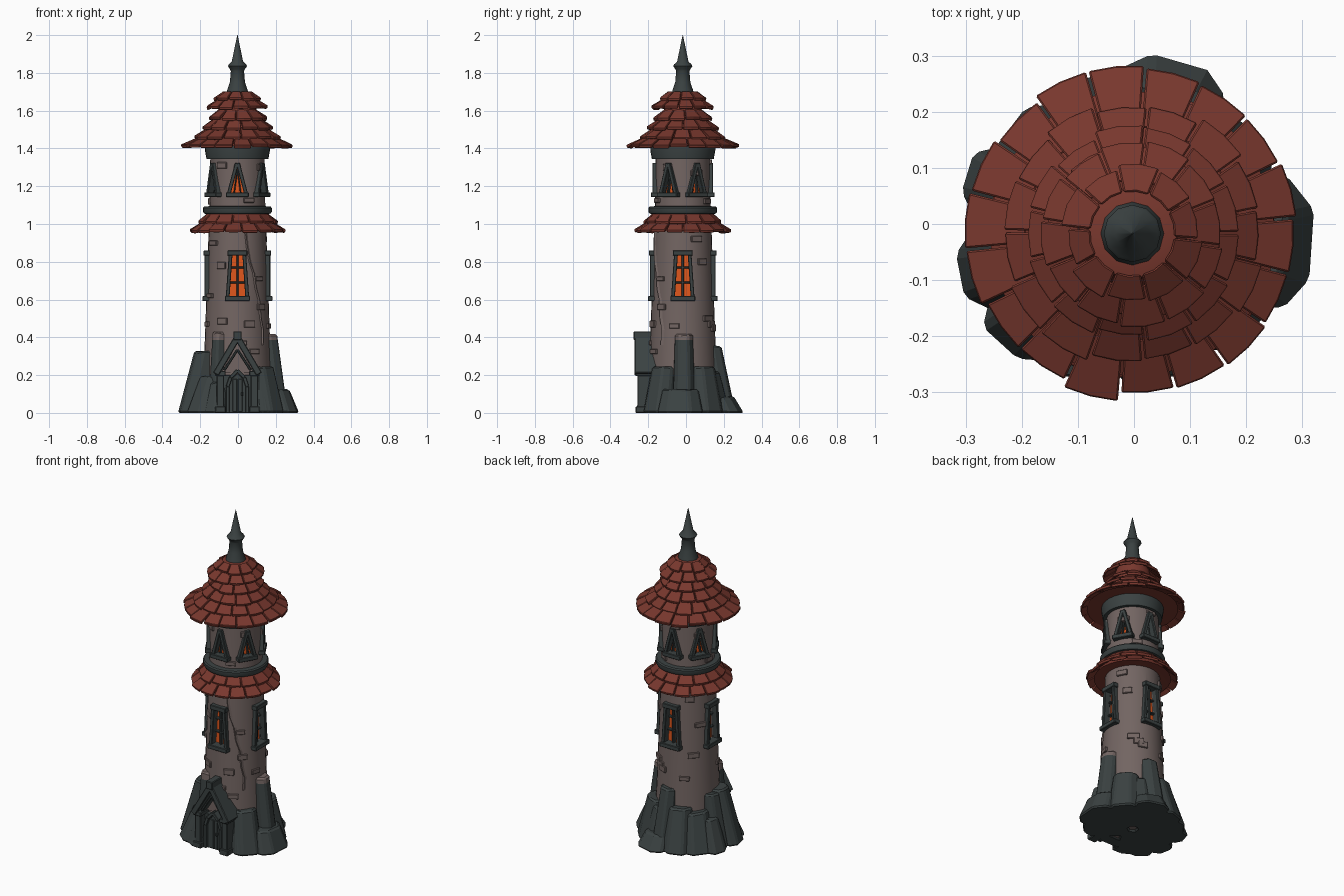
import bpy, bmesh, math, random
from mathutils import Vector

if "Cube" in bpy.data.objects:
    bpy.data.objects.remove(bpy.data.objects["Cube"])

random.seed(4)
CX, CY = -0.003, -0.017          # tower axis


def material(name, rgb):
    m = bpy.data.materials.new(name)
    m.diffuse_color = (*rgb, 1)
    m.use_nodes = True
    m.node_tree.nodes["Principled BSDF"].inputs["Base Color"].default_value = m.diffuse_color
    return m


STONE = material("warm_stone", (0.17, 0.13, 0.122))
SLATE = material("dark_slate", (0.043, 0.054, 0.054))
ROOF = material("red_tile", (0.19, 0.039, 0.027))
GLOW = material("orange_glass", (0.75, 0.095, 0.012))


def finish(bm, name, mats, smooth=False, bevel=0):
    bmesh.ops.recalc_face_normals(bm, faces=bm.faces)
    me = bpy.data.meshes.new(name)
    bm.to_mesh(me)
    bm.free()
    ob = bpy.data.objects.new(name, me)
    bpy.context.collection.objects.link(ob)
    for m in mats:
        me.materials.append(m)
    if bevel:
        b = ob.modifiers.new("bevel", 'BEVEL')
        b.width, b.segments, b.limit_method = bevel, 1, 'ANGLE'
        b.angle_limit = math.radians(35)
    if smooth:
        bpy.ops.object.select_all(action='DESELECT')
        ob.select_set(True)
        bpy.context.view_layer.objects.active = ob
        bpy.ops.object.shade_smooth_by_angle(angle=math.radians(35))
    return ob


def at(deg, d, z, u=0):
    """Point at distance d outward along deg, shifted u sideways."""
    a = math.radians(deg)
    return Vector((CX + math.cos(a) * d - math.sin(a) * u,
                   CY + math.sin(a) * d + math.cos(a) * u, z))


def prism(bm, lower, upper, mat=0):
    a = [bm.verts.new(p) for p in lower]
    b = [bm.verts.new(p) for p in upper]
    n = len(a)
    faces = [bm.faces.new(a), bm.faces.new(b)]
    faces += [bm.faces.new((a[i], a[(i + 1) % n], b[(i + 1) % n], b[i])) for i in range(n)]
    for f in faces:
        f.material_index = mat
    return faces


def plate(bm, deg, pts, d0, d1, mat=0):
    """Polygon in the (sideways, z) plane, extruded outward from d0 to d1."""
    prism(bm, [at(deg, d0, z, u) for u, z in pts], [at(deg, d1, z, u) for u, z in pts], mat)


def box(bm, deg, u0, u1, z0, z1, d0, d1):
    plate(bm, deg, [(u0, z0), (u1, z0), (u1, z1), (u0, z1)], d0, d1)


def beam(bm, deg, p, q, w, d0, d1):
    dx, dz = q[0] - p[0], q[1] - p[1]
    k = w / 2 / math.hypot(dx, dz)
    nx, nz = -dz * k, dx * k
    plate(bm, deg, [(p[0] + nx, p[1] + nz), (q[0] + nx, q[1] + nz),
                    (q[0] - nx, q[1] - nz), (p[0] - nx, p[1] - nz)], d0, d1)


def lathe(name, profile, mat, n=32, smooth=True):
    bm = bmesh.new()
    rings = [[bm.verts.new(at(360 * i / n, r, z)) for i in range(n)] for r, z in profile]
    for a, b in zip(rings, rings[1:]):
        for i in range(n):
            bm.faces.new((a[i], a[(i + 1) % n], b[(i + 1) % n], b[i]))
    bm.faces.new(rings[0])
    bm.faces.new(rings[-1])
    return finish(bm, name, [mat], smooth)


# Tower wall, collars and spire
WALL = [(0.19, 0.01), (0.172, 0.4), (0.153, 0.95), (0.148, 1.06), (0.143, 1.4)]


def wall_r(z):
    for (r0, z0), (r1, z1) in zip(WALL, WALL[1:]):
        if z <= z1:
            return r0 + (r1 - r0) * (z - z0) / (z1 - z0)
    return WALL[-1][0]


tower = lathe("tower_wall", WALL, STONE)
lathe("middle_collar", [(0.14, 1.05), (0.176, 1.055), (0.182, 1.065), (0.182, 1.085),
                        (0.176, 1.092), (0.14, 1.095)], SLATE)
lathe("top_collar", [(0.138, 1.345), (0.164, 1.345), (0.172, 1.39), (0.172, 1.42)], SLATE)
lathe("spire", [(0.058, 1.69), (0.054, 1.71), (0.04, 1.75), (0.035, 1.81), (0.04, 1.82),
                (0.051, 1.836), (0.046, 1.845), (0.03, 1.86), (0.001, 2.0)], SLATE, 12)


# Tiled roofs: rows of (bottom radius, bottom z, top radius, top z, tile count)
def tiled_roof(name, rows):
    bm = bmesh.new()
    t = 0.017
    for rb, zb, rt, zt, n in rows:
        start = random.uniform(0, 360)
        for i in range(n):
            a0 = start + 360 * (i + 0.025) / n
            a1 = start + 360 * (i + 0.975) / n
            r = rb + random.uniform(-0.009, 0.007)
            z = zb + random.uniform(-0.003, 0.005)
            angs = [a0, (a0 + a1) / 2, a1]
            outline = [(a, r, z) for a in angs] + [(a, rt, zt - t) for a in reversed(angs)]
            prism(bm, [at(*p) for p in outline],
                  [at(a, q + (0.004 if q == r else 0), h + t) for a, q, h in outline])
    finish(bm, name, [ROOF], bevel=0.003)


lathe("lower_roof_core", [(0.15, 0.965), (0.215, 0.962), (0.19, 1.0), (0.165, 1.055)], ROOF, 24)
tiled_roof("lower_roof_tiles", [(0.25, 0.952, 0.185, 1.015, 17), (0.205, 1.0, 0.155, 1.06, 14)])
lathe("upper_roof_core", [(0.16, 1.415), (0.255, 1.412), (0.18, 1.46), (0.13, 1.52),
                          (0.1, 1.58), (0.1, 1.63), (0.08, 1.692), (0.05, 1.7)], ROOF, 24)
tiled_roof("upper_roof_tiles", [
    (0.29, 1.402, 0.19, 1.468, 18), (0.23, 1.445, 0.15, 1.515, 15),
    (0.185, 1.495, 0.115, 1.565, 13), (0.148, 1.548, 0.09, 1.612, 11),
    (0.16, 1.606, 0.095, 1.668, 12), (0.118, 1.652, 0.075, 1.702, 10)])

# Windows: tall tapered ones below, triangular ones above, cut into the wall
cut, frame, glass = bmesh.new(), bmesh.new(), bmesh.new()
for deg in (0, 90, 180, 270):
    hole = [(-0.045, 0.615), (0.045, 0.615), (0.03, 0.835), (-0.03, 0.835)]
    plate(cut, deg, hole, 0.125, 0.25)
    plate(glass, deg, hole, 0.122, 0.128)
    for s in (-1, 1):
        beam(frame, deg, (s * 0.052, 0.61), (s * 0.036, 0.84), 0.02, 0.135, 0.174)
    box(frame, deg, -0.066, 0.066, 0.592, 0.618, 0.135, 0.185)
    box(frame, deg, -0.052, 0.052, 0.832, 0.86, 0.135, 0.179)
    box(frame, deg, -0.006, 0.006, 0.61, 0.84, 0.126, 0.15)
    for z, w in ((0.69, 0.04), (0.77, 0.034)):
        box(frame, deg, -w, w, z - 0.005, z + 0.005, 0.126, 0.148)
for k in range(6):
    deg = 270 + 60 * k
    hole = [(-0.04, 1.16), (0.04, 1.16), (0, 1.3)]
    plate(cut, deg, hole, 0.11, 0.22)
    plate(glass, deg, hole, 0.107, 0.113)
    for s in (-1, 1):
        beam(frame, deg, (s * 0.047, 1.155), (s * 0.003, 1.322), 0.02, 0.12, 0.161)
        beam(frame, deg, (s * 0.018, 1.16), (0, 1.29), 0.007, 0.111, 0.135)
    box(frame, deg, -0.06, 0.06, 1.142, 1.168, 0.12, 0.168)
cutter = finish(cut, "window_cutter", [STONE])
cutter.hide_render = True
cutter.hide_viewport = True
m = tower.modifiers.new("windows", 'BOOLEAN')
m.operation, m.solver, m.object = 'DIFFERENCE', 'EXACT', cutter
finish(frame, "window_frames", [SLATE], bevel=0.003)
finish(glass, "window_glass", [GLOW])

# Loose bricks standing out of the wall
bm = bmesh.new()
for deg, z in ((242, 0.485), (238, 0.78), (314, 0.71), (300, 0.325), (292, 0.47), (276, 0.37),
               (318, 0.56), (236, 1.31), (294, 1.125), (326, 1.3), (40, 0.8), (52, 0.5),
               (28, 0.92), (70, 0.45), (62, 0.47), (128, 0.9), (135, 0.56), (118, 0.42),
               (150, 0.74), (208, 0.62), (200, 0.47), (215, 0.9), (30, 1.27), (60, 1.12),
               (95, 1.33), (150, 1.28), (175, 1.12), (345, 0.46)):
    w, h, r = random.uniform(0.024, 0.036), random.uniform(0.012, 0.019), wall_r(z)
    box(bm, deg, -w, w, z - h, z + h, r - 0.02, r + 0.008)
finish(bm, "loose_bricks", [STONE], bevel=0.003)

# Raised crack running down the front right of the wall
bm = bmesh.new()
rows = []
for deg, z in ((286, 0.96), (289, 0.88), (294, 0.8), (302, 0.74), (306, 0.66),
               (313, 0.6), (316, 0.5), (321, 0.44), (319, 0.36)):
    r = wall_r(z)
    rows.append([bm.verts.new(at(deg + o, r + h, z)) for o, h in ((-2.5, -.003), (0, .007), (6, -.003))])
for a, b in zip(rows, rows[1:]):
    for i in (0, 1):
        bm.faces.new((a[i], a[i + 1], b[i + 1], b[i]))
finish(bm, "wall_crack", [STONE])

# Rock footing: (angle, outer radius at base, outer radius at top, half width, height)
bm = bmesh.new()
for deg, rb, rt, w, h in (
        (-3, 0.325, 0.275, 0.12, 0.13), (2, 0.27, 0.212, 0.06, 0.42), (-38, 0.28, 0.215, 0.085, 0.25),
        (38, 0.285, 0.225, 0.09, 0.25), (75, 0.333, 0.28, 0.1, 0.09), (84, 0.28, 0.205, 0.06, 0.36),
        (62, 0.27, 0.21, 0.07, 0.22), (110, 0.295, 0.22, 0.085, 0.26), (140, 0.3, 0.225, 0.09, 0.23),
        (160, 0.325, 0.25, 0.07, 0.19), (172, 0.28, 0.215, 0.06, 0.32), (194, 0.325, 0.235, 0.075, 0.33),
        (220, 0.315, 0.23, 0.08, 0.2), (234, 0.235, 0.2, 0.045, 0.435), (238, 0.29, 0.235, 0.06, 0.17),
        (315, 0.27, 0.225, 0.06, 0.17), (305, 0.235, 0.2, 0.045, 0.25)):
    outline = [(0.08, -1), (0.86, -1), (1, -0.55), (1, 0.5), (0.85, 1), (0.08, 1)]
    low, top = [], []
    for f, s in outline:
        j = random.uniform(0.96, 1.0)
        low.append(at(deg, rb * f * j, 0, w * s))
        top.append(at(deg, rt * f * j, h + random.uniform(-0.012, 0), w * s * 0.78))
    prism(bm, low, top)
bmesh.ops.bisect_plane(bm, geom=bm.verts[:] + bm.edges[:] + bm.faces[:],
                       plane_co=(0, 0, 0.385), plane_no=(0, 0, 1))
for f in bm.faces:
    f.material_index = int(f.calc_center_median().z > 0.386)     # pale caps on tall rocks
finish(bm, "rock_footing", [SLATE, STONE], bevel=0.009)

# Entrance porch: posts, gable beams, finial
F = 270
bm = bmesh.new()
for s in (-1, 1):
    c = s * 0.09
    box(bm, F, c - 0.02, c + 0.02, 0, 0.205, 0.15, 0.24)
    box(bm, F, c - 0.028, c + 0.028, 0, 0.035, 0.15, 0.25)
    box(bm, F, c - 0.028, c + 0.028, 0.195, 0.222, 0.15, 0.25)
    beam(bm, F, (s * 0.115, 0.205), (0, 0.4), 0.034, 0.14, 0.255)
    beam(bm, F, (s * 0.07, 0.225), (0, 0.335), 0.014, 0.14, 0.238)
box(bm, F, -0.022, 0.022, 0.385, 0.432, 0.14, 0.26)
finish(bm, "entrance_porch", [SLATE], bevel=0.004)

# Door with pointed arch surround, planks and handle
bm = bmesh.new()
plate(bm, F, [(-0.075, 0), (0.075, 0), (0.075, 0.2), (-0.075, 0.2)], 0.14, 0.2)
plate(bm, F, [(-0.045, 0), (0.045, 0), (0.045, 0.14), (0.03, 0.18), (0, 0.21),
              (-0.03, 0.18), (-0.045, 0.14)], 0.15, 0.21)
arch = [(0.052, 0), (0.052, 0.14), (0.036, 0.188), (0, 0.225)]
for s in (-1, 1):
    for p, q in zip(arch, arch[1:]):
        beam(bm, F, (s * p[0], p[1]), (s * q[0], q[1]), 0.018, 0.15, 0.226)
    box(bm, F, s * 0.014 - 0.0115, s * 0.014 + 0.0115, 0.005, 0.18, 0.2, 0.215)
box(bm, F, 0.02, 0.03, 0.09, 0.11, 0.2, 0.225)
finish(bm, "door", [SLATE], bevel=0.002)
bm = bmesh.new()
plate(bm, F, [(-0.085, 0.215), (0.085, 0.215), (0, 0.37)], 0.13, 0.185)
finish(bm, "gable_wall", [STONE])
